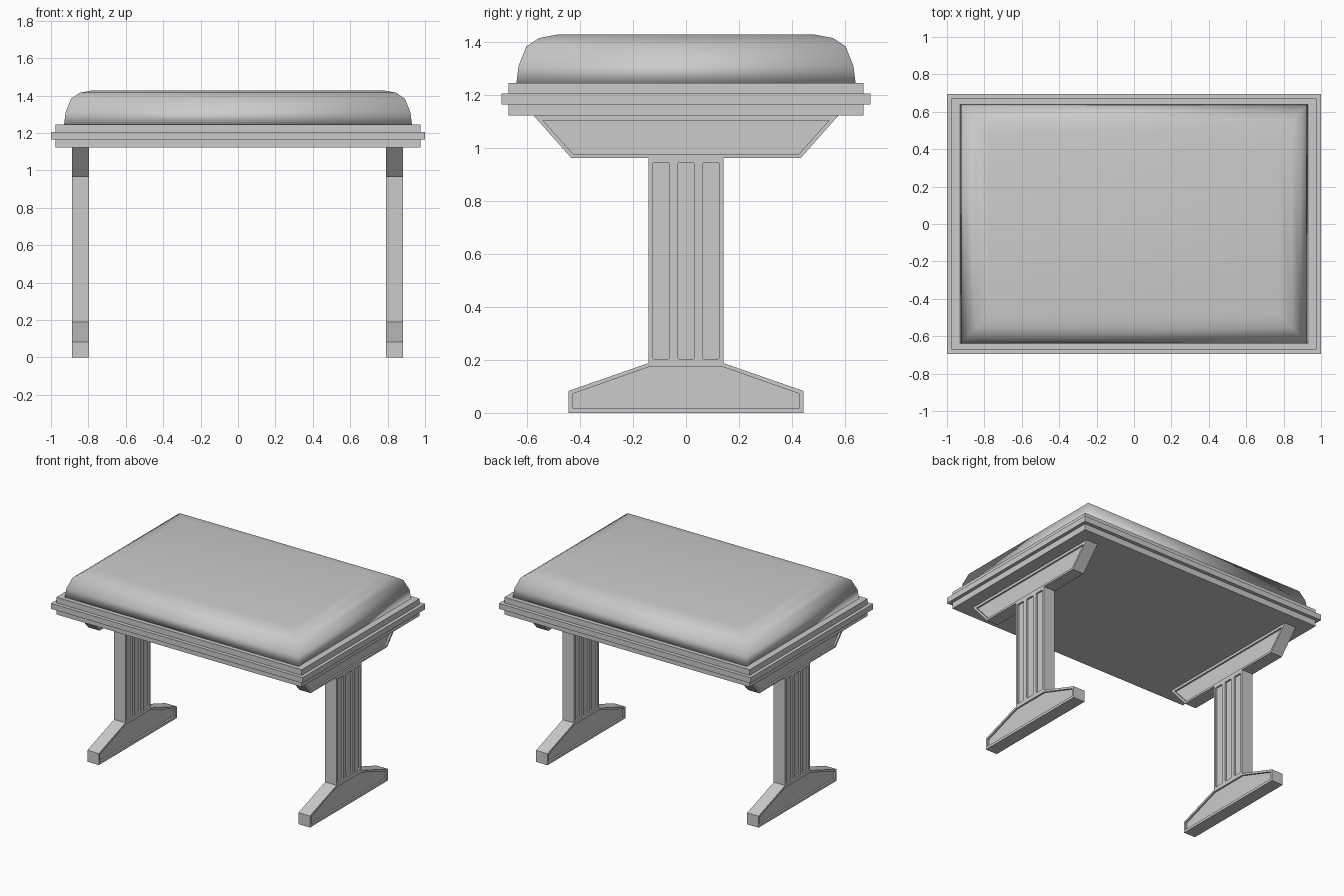
import bpy, bmesh

if "Cube" in bpy.data.objects:
    bpy.data.objects.remove(bpy.data.objects["Cube"])


def make_object(name, bm):
    bmesh.ops.recalc_face_normals(bm, faces=bm.faces)
    mesh = bpy.data.meshes.new(name)
    bm.to_mesh(mesh)
    bm.free()
    obj = bpy.data.objects.new(name, mesh)
    bpy.context.collection.objects.link(obj)
    return obj


def rectangle_stack(name, rings, smooth=False):
    """Skin a stack of rectangles given as (half x, half y, z)."""
    bm = bmesh.new()
    loops = [[bm.verts.new((sx * hx, sy * hy, z))
              for sx, sy in ((-1, -1), (1, -1), (1, 1), (-1, 1))]
             for hx, hy, z in rings]
    for a, b in zip(loops, loops[1:]):
        for i in range(4):
            j = (i + 1) % 4
            bm.faces.new((a[i], a[j], b[j], b[i]))
    bm.faces.new(loops[0][::-1])
    bm.faces.new(loops[-1])
    for f in bm.faces:
        f.smooth = smooth
    return make_object(name, bm)


def add_prism(bm, outline, x0, x1):
    """Extrude a y-z outline from x0 to x1."""
    face = bm.faces.new([bm.verts.new((x0, y, z)) for y, z in outline])
    ext = bmesh.ops.extrude_face_region(bm, geom=[face])
    verts = [v for v in ext["geom"] if isinstance(v, bmesh.types.BMVert)]
    bmesh.ops.translate(bm, verts=verts, vec=(x1 - x0, 0, 0))


def mirrored(half):
    return half + [(-y, z) for y, z in reversed(half)]


# Stepped seat frame
rectangle_stack("seat_frame", [
    (0.976, 0.67, 1.122), (0.976, 0.67, 1.165), (1.0, 0.696, 1.165),
    (1.0, 0.696, 1.205), (0.976, 0.67, 1.205), (0.976, 0.67, 1.246)])

# Padded cushion
profile = [(0, 1.246), (0.008, 1.31), (0.037, 1.383), (0.085, 1.415), (0.155, 1.428)]
rectangle_stack("cushion", [(0.93 - i, 0.64 - i, z) for i, z in profile], smooth=True)

# Leg: foot, post and bracket in one outline
HALF, DEPTH = 0.0455, 0.012
bm = bmesh.new()
add_prism(bm, mirrored([(0.443, 0), (0.443, 0.083), (0.141, 0.188), (0.141, 0.963),
                        (0.434, 0.963), (0.575, 1.122)]), -HALF, HALF)
leg = make_object("right_leg", bm)

# Recessed panels and flutes on both faces of the leg
panels = [mirrored([(0.428, 0.018), (0.428, 0.072), (0.141, 0.173)]),
          mirrored([(0.426, 0.977), (0.54, 1.104)])]
for c in (-0.094, 0, 0.094):
    w, k = 0.032, 0.006
    half = [(w - k, 0.202), (w, 0.202 + k), (w, 0.946 - k), (w - k, 0.946)]
    panels.append([(c + y, z) for y, z in mirrored(half)])
bm = bmesh.new()
for side in (-1, 1):
    for outline in panels:
        add_prism(bm, outline, side * (HALF - DEPTH), side * (HALF + 0.05))
cutter = make_object("panel_cutter", bm)
cutter.hide_render = True

mod = leg.modifiers.new("panels", "BOOLEAN")
mod.operation = "DIFFERENCE"
mod.solver = "EXACT"
mod.object = cutter
bpy.context.view_layer.objects.active = leg
bpy.ops.object.modifier_apply(modifier=mod.name)
bpy.data.objects.remove(cutter)

# Second leg shares the mesh
leg.location.x = 0.837
left = bpy.data.objects.new("left_leg", leg.data)
left.location.x = -0.842
bpy.context.collection.objects.link(left)
